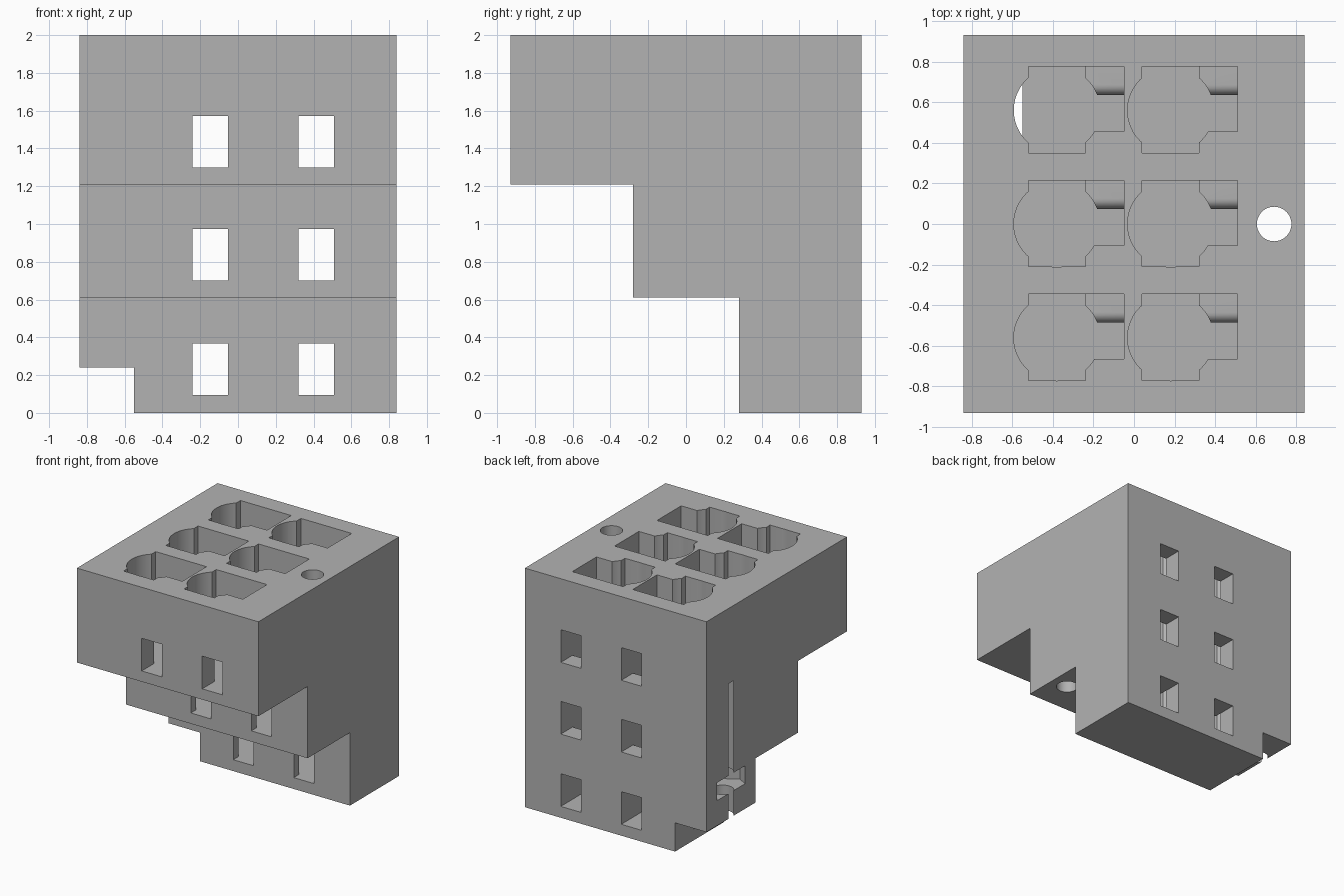
import bpy, bmesh, math
from mathutils import Vector

cube = bpy.data.objects.get("Cube")
if cube:
    bpy.data.objects.remove(cube, do_unlink=True)

grey = bpy.data.materials.new("plain grey")
grey.use_nodes = True
colour = (0.45, 0.45, 0.45, 1)
grey.diffuse_color = colour
grey.node_tree.nodes["Principled BSDF"].inputs["Base Color"].default_value = colour


def prism(name, points, push):
    """Closed solid: a planar outline extruded along a vector."""
    bm = bmesh.new()
    face = bm.faces.new([bm.verts.new(p) for p in points])
    new = bmesh.ops.extrude_face_region(bm, geom=[face], use_keep_orig=True)["geom"]
    bmesh.ops.translate(bm, vec=Vector(push),
                        verts=[v for v in new if isinstance(v, bmesh.types.BMVert)])
    bmesh.ops.recalc_face_normals(bm, faces=bm.faces)
    mesh = bpy.data.meshes.new(name)
    bm.to_mesh(mesh)
    bm.free()
    mesh.materials.append(grey)
    obj = bpy.data.objects.new(name, mesh)
    bpy.context.collection.objects.link(obj)
    return obj


def box(name, x0, x1, y0, y1, z0, z1):
    return prism(name, [(x0, y0, z0), (x1, y0, z0), (x1, y1, z0), (x0, y1, z0)], (0, 0, z1 - z0))


def round_column(name, x, y, r, z0, z1, sides=48):
    turn = [2 * math.pi * i / sides + math.pi / 2 for i in range(sides)]
    return prism(name, [(x + r * math.cos(a), y + r * math.sin(a), z0) for a in turn],
                 (0, 0, z1 - z0))


# Stepped body, extruded sideways
W, D, TOP, OVER = 0.84, 0.93, 2.0, 2.1
steps = [(D, 0), (D, TOP), (-D, TOP), (-D, 1.21), (-0.28, 1.21), (-0.28, 0.61),
         (0.28, 0.61), (0.28, 0)]
body = prism("stepped_body", [(-W, y, z) for y, z in steps], (2 * W, 0, 0))
bpy.context.view_layer.objects.active = body


def cut(cutter):
    cutter.hide_render = True
    mod = body.modifiers.new("cut", "BOOLEAN")
    mod.operation = "DIFFERENCE"
    mod.solver = "EXACT"
    mod.object = cutter
    bpy.ops.object.modifier_apply(modifier=mod.name)
    bpy.data.objects.remove(cutter, do_unlink=True)


# Notch along the lower right edge
cut(box("corner_notch", -1, -0.55, -1, 1, -0.1, 0.24))

# Sockets: round and square well, with a side channel over a rounded lip
for row, floor in ((0.56, 0.095), (0.0, 0.7), (-0.56, 1.3)):
    for x in (-0.38, 0.18):
        cut(round_column("round_well", x, row, 0.212, floor, OVER))
        cut(box("square_well", x - 0.14, x + 0.14, row - 0.21, row + 0.215, floor, OVER))
        lip, r = floor + 0.35, 0.05
        arc = [(row + 0.125 - r * math.cos(a), lip - r + r * math.sin(a))
               for a in (math.pi / 2 * i / 8 for i in range(9))]
        side = ([(row - 0.105, floor), (row + 0.075, floor)] + arc +
                [(row + 0.215, lip), (row + 0.215, OVER), (row - 0.105, OVER)])
        cut(prism("side_channel", [(x + 0.1, y, z) for y, z in side], (0.23, 0, 0)))

# Windows running from front to back
for x in (-0.24, 0.32):
    for z in (0.095, 0.7, 1.3):
        cut(box("window", x, x + 0.188, -1, 1, z, z + 0.273))

# Bolt holes, one with a nut pocket breaking through the side
cut(round_column("bolt_hole", 0.69, 0, 0.085, 0.5, OVER))
cut(round_column("side_bolt_hole", -0.763, 0.605, 0.085, 0.1, 1.37))
cut(round_column("nut_pocket", -0.763, 0.605, 0.23, 0.45, 0.6, 6))

bpy.ops.object.select_all(action="DESELECT")
body.select_set(True)
bpy.ops.object.shade_smooth_by_angle(angle=math.radians(30))
